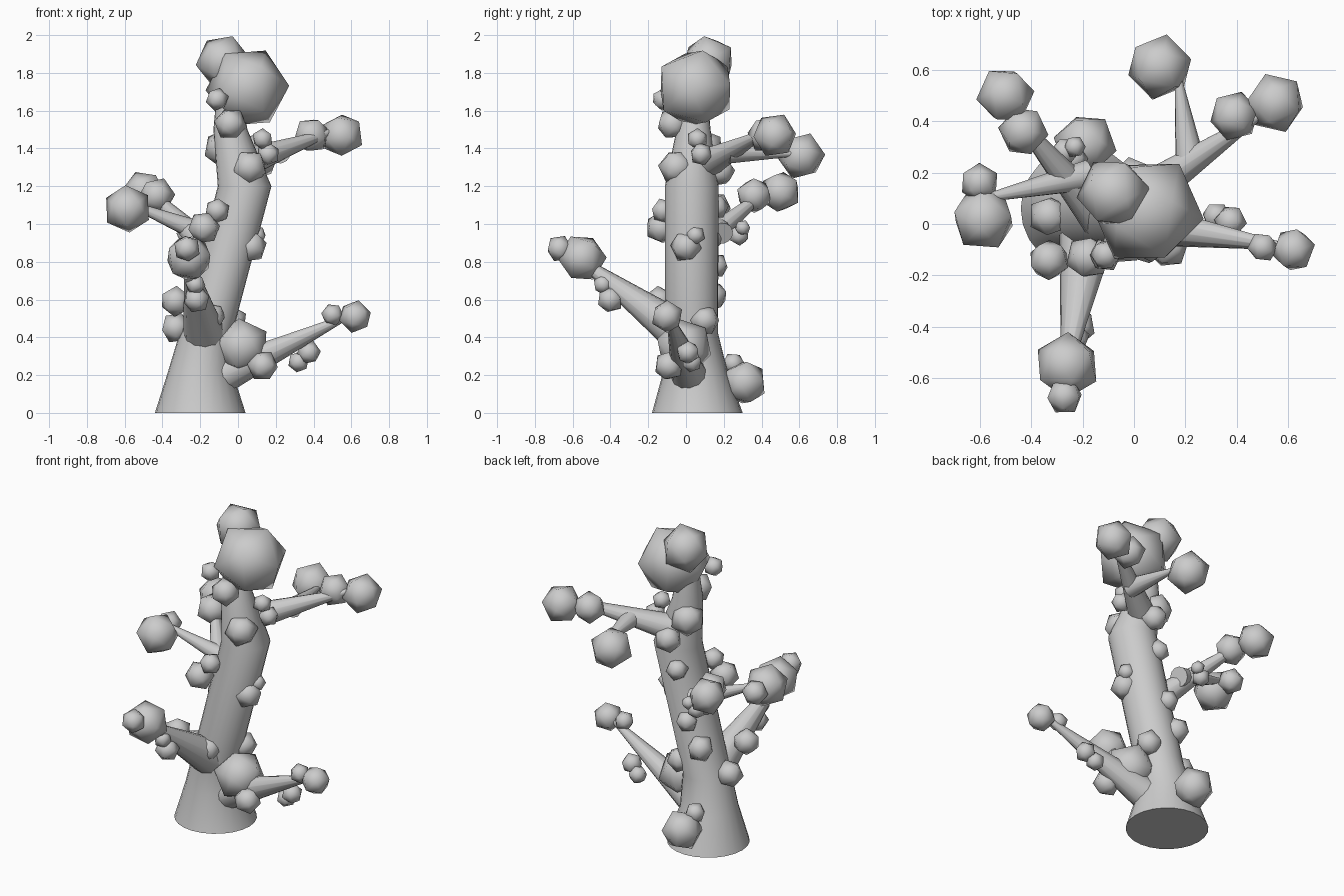
import bpy, bmesh, random
from mathutils import Vector, Euler

if "Cube" in bpy.data.objects:
    bpy.data.objects.remove(bpy.data.objects["Cube"])

random.seed(4)


def finish(bm, name):
    bmesh.ops.recalc_face_normals(bm, faces=bm.faces)
    me = bpy.data.meshes.new(name)
    bm.to_mesh(me)
    bm.free()
    ob = bpy.data.objects.new(name, me)
    bpy.context.collection.objects.link(ob)
    return ob


def tube(name, pts, sides, level=False):
    """Tapered limb through (x, y, z, radius) points."""
    import math
    bm = bmesh.new()
    rings = []
    cs = [Vector(p[:3]) for p in pts]
    for i, c in enumerate(cs):
        d = cs[min(i + 1, len(cs) - 1)] - cs[max(i - 1, 0)]
        q = Vector((0, 0, 1)).rotation_difference(d)
        ring = []
        for k in range(sides):
            a = 2 * math.pi * k / sides
            v = Vector((math.cos(a), math.sin(a), 0)) * pts[i][3]
            ring.append(bm.verts.new(c + (v if level else q @ v)))
        rings.append(ring)
    for a, b in zip(rings, rings[1:]):
        for k in range(sides):
            j = (k + 1) % sides
            bm.faces.new((a[k], a[j], b[j], b[k])).smooth = True
    bm.faces.new(rings[0])
    bm.faces.new(rings[-1])
    return finish(bm, name)


def leaves(name, blobs):
    """Cluster of low-poly balls, each turned at random."""
    bm = bmesh.new()
    for x, y, z, r in blobs:
        rot = Euler([random.uniform(0, 6.28) for _ in range(3)]).to_matrix().to_4x4()
        rot.translation = (x, y, z)
        bmesh.ops.create_icosphere(bm, subdivisions=1, radius=r * 1.04, matrix=rot)
    for f in bm.faces:
        f.smooth = True
    return finish(bm, name)


# Leaning trunk with flared foot
tube("trunk", [(-.2, .06, 0, .24), (-.2, .05, .22, .17), (-.17, .03, .42, .14),
               (.035, .03, 1.2, .142), (-.04, .04, 1.5, .09), (-.05, .05, 1.72, .06)], 24, True)

# Tapered branches: start, end
limbs = {
    "branch_low_right": ((-.1, .02, .19, .10), (.6, -.09, .52, .012)),
    "branch_front": ((-.18, -.04, .43, .11), (-.27, -.6, .84, .015)),
    "branch_left_back": ((-.11, 0, .82, .085), (-.48, .44, 1.19, .015)),
    "branch_left": ((-.18, .19, .95, .06), (-.58, .1, 1.11, .015)),
    "branch_high_right": ((0, .09, 1.31, .085), (.5, .43, 1.49, .015)),
    "branch_high_back": ((.22, .23, 1.38, .06), (.17, .58, 1.37, .012)),
}
for name, pts in limbs.items():
    tube(name, pts, 12)

# Leaf clusters (x, y, z, radius)
leaves("crown_leaves", [(.05, .05, 1.72, .215), (-.08, .12, 1.86, .14), (-.11, -.12, 1.66, .06),
                        (-.04, -.07, 1.53, .085), (-.08, .1, 1.40, .10)])
leaves("low_right_leaves", [(.62, -.1, .51, .085), (.5, -.09, .52, .058), (.375, .01, .32, .062),
                            (.32, .03, .27, .055), (.02, -.01, .35, .148), (.13, -.09, .25, .08)])
leaves("front_leaves", [(-.26, -.55, .82, .125), (-.27, -.67, .87, .07),
                        (-.225, -.44, .68, .052), (-.22, -.40, .60, .07)])
leaves("left_leaves", [(-.5, .5, 1.17, .11), (-.43, .36, 1.15, .095), (-.585, .02, 1.08, .125),
                       (-.6, .16, 1.09, .075), (-.27, .28, .94, .055), (-.23, .3, .98, .042)])
leaves("high_right_leaves", [(.55, .47, 1.47, .115), (.39, .42, 1.47, .095), (.1, .61, 1.36, .125),
                             (.13, .06, 1.45, .055), (.16, .08, 1.37, .06), (.06, -.05, 1.3, .095)])
leaves("trunk_front_leaves", [(.07, 0, .88, .083), (.1, .05, .94, .05), (-.18, -.13, .98, .085),
                              (-.11, -.12, 1.07, .065), (-.33, -.14, .59, .08),
                              (-.33, .03, .45, .08), (-.14, -.1, .51, .075)])
leaves("trunk_back_leaves", [(-.03, .1, .49, .078), (-.19, .31, .16, .12), (-.24, .25, .26, .06),
                             (-.2, .14, .62, .08), (-.12, .16, .78, .065),
                             (-.05, .16, 1.09, .065), (0, .18, 1.28, .08)])
